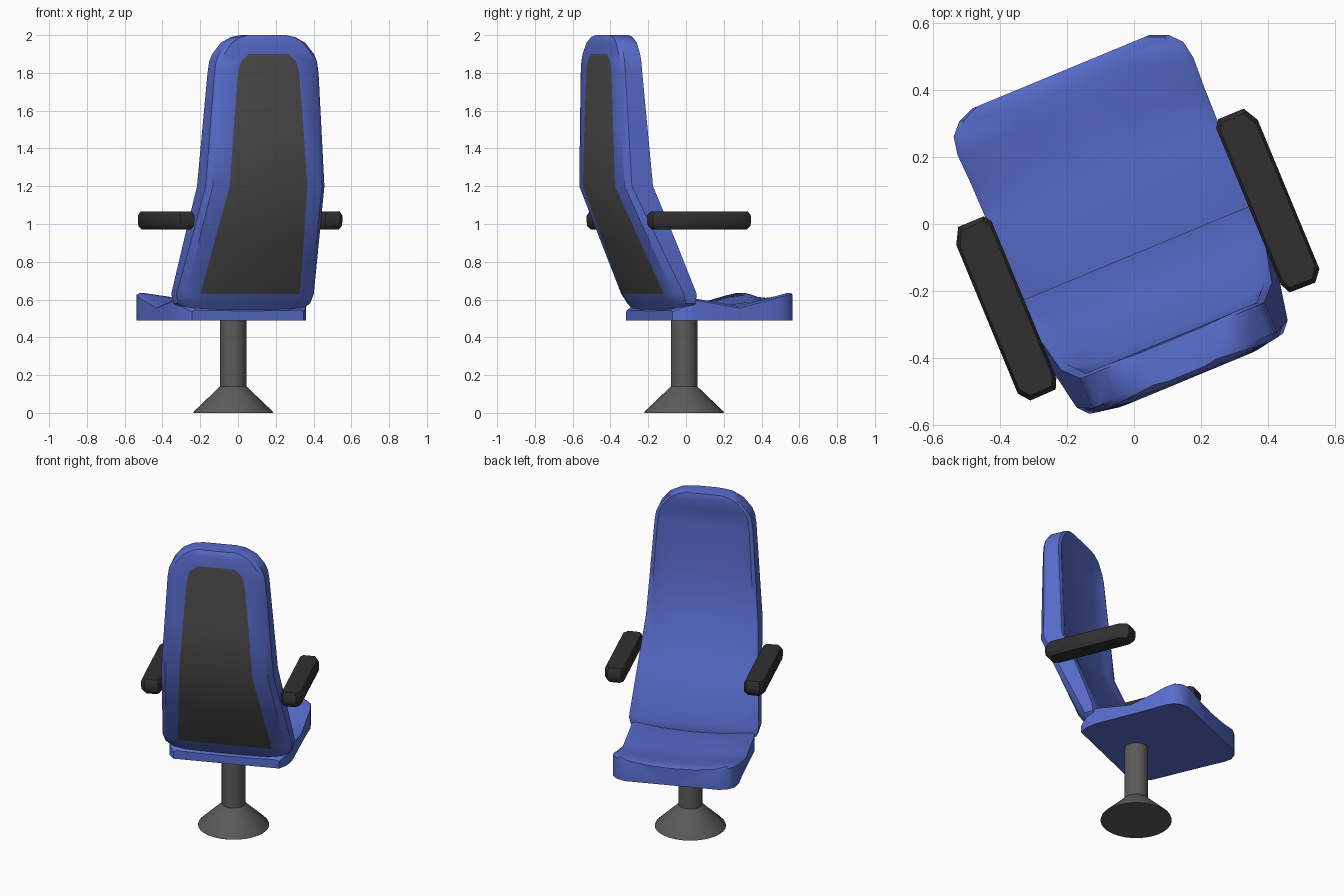
import bpy, bmesh, math
from mathutils import Matrix

if "Cube" in bpy.data.objects:
    bpy.data.objects.remove(bpy.data.objects["Cube"], do_unlink=True)


def material(name, rgb):
    m = bpy.data.materials.new(name)
    m.use_nodes = True
    m.diffuse_color = (*rgb, 1)
    m.node_tree.nodes["Principled BSDF"].inputs["Base Color"].default_value = (*rgb, 1)
    return m


BLUE = material("blue upholstery", (0.10, 0.155, 0.62))
PANEL = material("dark grey panel", (0.08, 0.08, 0.08))
METAL = material("grey metal", (0.105, 0.105, 0.105))
BLACK = material("black armrest", (0.03, 0.03, 0.03))

# The whole chair is swivelled on its pedestal (chair faces local +y)
PLACE = Matrix.Translation((-0.025, -0.01, 0)) @ Matrix.Rotation(math.radians(22.5), 4, "Z")


def finish(bm, name, mats, angle=35):
    bmesh.ops.recalc_face_normals(bm, faces=bm.faces[:])
    bm.transform(PLACE)
    mesh = bpy.data.meshes.new(name)
    bm.to_mesh(mesh)
    bm.free()
    for m in mats:
        mesh.materials.append(m)
    ob = bpy.data.objects.new(name, mesh)
    bpy.context.collection.objects.link(ob)
    bpy.ops.object.select_all(action="DESELECT")
    ob.select_set(True)
    bpy.context.view_layer.objects.active = ob
    bpy.ops.object.shade_smooth_by_angle(angle=math.radians(angle))


def mirrored(half):
    """Close a half section (first and last points on the centre line)."""
    return half + [(-x, y, z) for x, y, z in half[-2:0:-1]]


def loft(bm, rings, rule=lambda row, col: 0):
    """Skin closed rings of equal length and cap both ends."""
    rows = [[bm.verts.new(p) for p in ring] for ring in rings]
    n = len(rows[0])
    for r, (a, b) in enumerate(zip(rows, rows[1:])):
        for c in range(n):
            d = (c + 1) % n
            bm.faces.new((a[c], a[d], b[d], b[c])).material_index = rule(r, c)
    bm.faces.new(rows[0])
    bm.faces.new(rows[-1])


# Backrest: height, half width, rim front, rim rear, rear plane, panel half width, hollow depth
back = [
    (0.54, 0.325, -0.085, -0.140, -0.175, 0.240, 0.0),
    (0.58, 0.380, -0.083, -0.148, -0.200, 0.270, 0.0),
    (0.63, 0.393, -0.083, -0.165, -0.235, 0.284, 0.0),
    (0.92, 0.366, -0.196, -0.305, -0.364, 0.254, 0.012),
    (1.20, 0.340, -0.311, -0.440, -0.488, 0.222, 0.028),
    (1.50, 0.319, -0.333, -0.450, -0.489, 0.200, 0.03),
    (1.80, 0.298, -0.355, -0.460, -0.489, 0.175, 0.025),
    (1.86, 0.289, -0.357, -0.460, -0.489, 0.158, 0.018),
    (1.90, 0.272, -0.357, -0.460, -0.488, 0.112, 0.01),
    (1.96, 0.222, -0.357, -0.457, -0.484, 0.100, 0.0),
    (1.99, 0.165, -0.359, -0.455, -0.478, 0.085, 0.0),
    (2.00, 0.110, -0.362, -0.453, -0.472, 0.060, 0.0),
]


def back_ring(z, w, front, rear, plane, p, hollow):
    return mirrored([
        (0, front - hollow, z), (0.55 * w, front - hollow * 0.9, z),
        (0.80 * w, front - hollow * 0.6, z), (0.93 * w, front, z),
        (w, front - 0.008, z), (w, rear, z),
        (0.92 * w, rear + 0.65 * (plane - rear), z), (p, plane, z), (0, plane, z)])


bm = bmesh.new()
# The rear panel covers the two middle rear strips below the rounded top
loft(bm, [back_ring(*s) for s in back],
     lambda row, col: 1 if 2 <= row <= 7 and col in (7, 8) else 0)
finish(bm, "backrest", [BLUE, PANEL])

# Seat cushion: depth position, half width, side height, middle height
seat = [
    (-0.20, 0.320, 0.545, 0.540),
    (-0.15, 0.355, 0.570, 0.555),
    (-0.08, 0.372, 0.605, 0.575),
    (0.16, 0.374, 0.565, 0.570),
    (0.30, 0.376, 0.598, 0.585),
    (0.39, 0.380, 0.622, 0.600),
    (0.445, 0.370, 0.635, 0.607),
    (0.48, 0.338, 0.636, 0.608),
    (0.502, 0.285, 0.625, 0.600),
]
bm = bmesh.new()
loft(bm, [mirrored([(0, y, 0.49), (w, y, 0.49), (w, y, side - 0.01),
                    (0.95 * w, y, side), (0.5 * w, y, mid + 0.25 * (side - mid)),
                    (0, y, mid)]) for y, w, side, mid in seat])
finish(bm, "seat_cushion", [BLUE])

# Armrests: chamfered pads on both sides
outline = [(-0.062, -0.335), (-0.047, -0.366), (0.035, -0.368), (0.062, -0.335),
           (0.062, 0.145), (0.036, 0.192), (-0.046, 0.192), (-0.062, 0.17)]
levels = [(0.970, 0.78), (0.990, 0.98), (1.010, 1.0), (1.045, 1.0), (1.065, 0.86)]
for side, name in ((1, "left_armrest"), (-1, "right_armrest")):
    bm = bmesh.new()
    loft(bm, [[(side * (0.424 + x * k), -0.085 + (y + 0.085) * (1 - (1 - k) * 0.35), z)
               for x, y in outline] for z, k in levels])
    finish(bm, name, [BLACK], 40)

# Pedestal: flared foot and post
bm = bmesh.new()
loft(bm, [[(r * math.cos(math.tau * i / 32), r * math.sin(math.tau * i / 32), z)
           for i in range(32)] for z, r in ((0, 0.211), (0.008, 0.208), (0.14, 0.07), (0.50, 0.07))])
finish(bm, "pedestal", [METAL])
